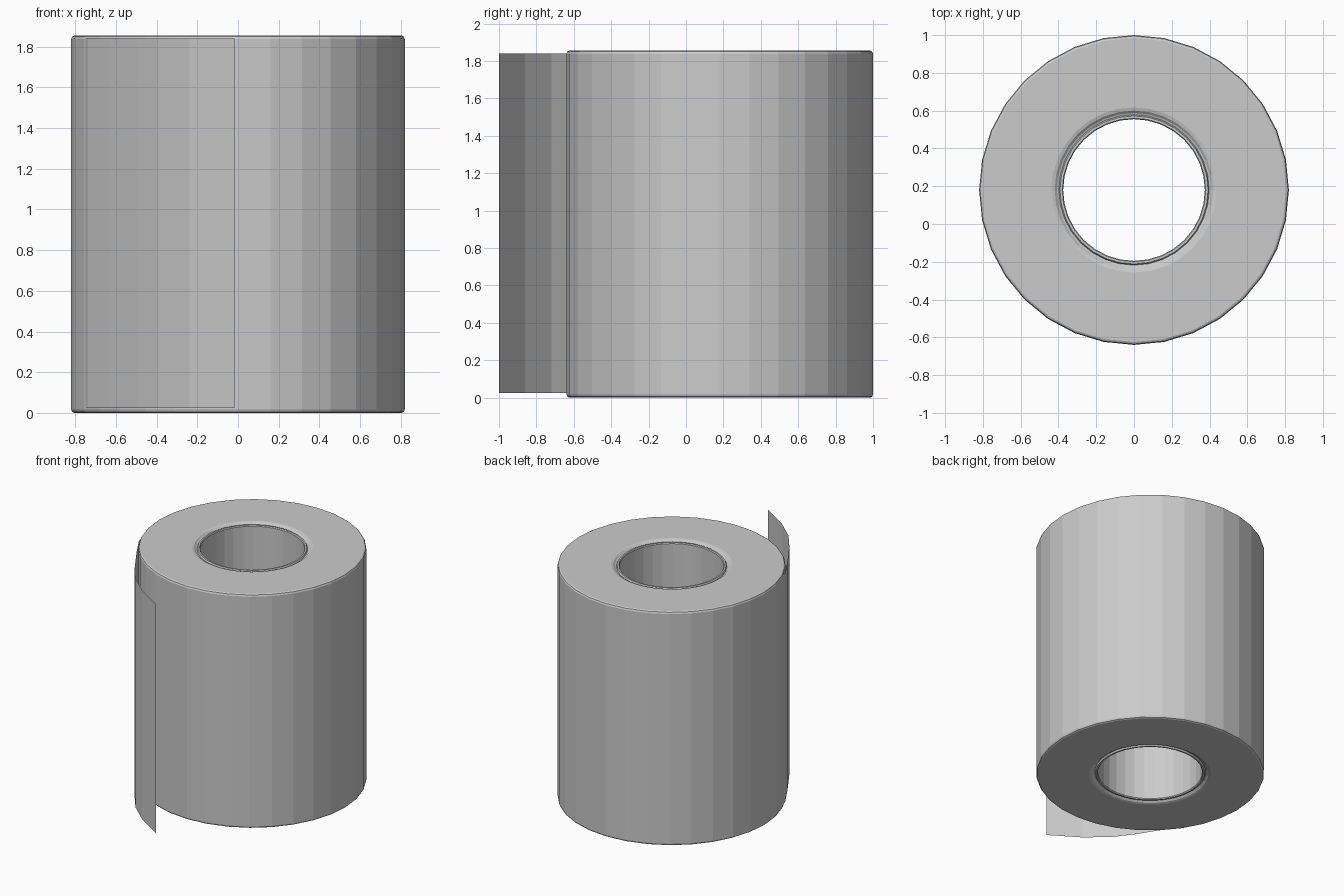
import bpy, bmesh, math

if "Cube" in bpy.data.objects:
    bpy.data.objects.remove(bpy.data.objects["Cube"])

H, CY, SEGS = 1.855, 0.18, 32


def lathe(name, half_profile):
    """Revolve a closed ring section; half_profile is (radius, depth below the rim)."""
    section = [(r, H - d) for r, d in half_profile]
    section += [(r, d) for r, d in reversed(half_profile)]
    bm = bmesh.new()
    rings = []
    for k in range(SEGS):
        a = 2 * math.pi * k / SEGS
        rings.append([bm.verts.new((r * math.cos(a), CY + r * math.sin(a), z))
                      for r, z in section])
    n = len(section)
    for k in range(SEGS):
        a, b = rings[k], rings[(k + 1) % SEGS]
        for i in range(n):
            j = (i + 1) % n
            bm.faces.new((a[i], b[i], b[j], a[j]))
    bmesh.ops.recalc_face_normals(bm, faces=bm.faces)
    return add_object(name, bm)


def add_object(name, bm):
    mesh = bpy.data.meshes.new(name)
    bm.to_mesh(mesh)
    bm.free()
    ob = bpy.data.objects.new(name, mesh)
    bpy.context.collection.objects.link(ob)
    return ob


# wound paper and cardboard core in one section: core lip, groove, rounded rims
lathe("paper_roll", [(0.375, 0.015), (0.38, 0.008), (0.392, 0.008), (0.398, 0.02),
                     (0.408, 0.016), (0.42, 0.005), (0.437, 0.0),
                     (0.805, 0.0), (0.815, 0.005), (0.82, 0.017)])

# loose end of the sheet, peeling away from the left side towards the front
path = [(-0.80, 0.02), (-0.737, -0.19), (-0.635, -0.365), (-0.50, -0.58),
        (-0.395, -0.72), (-0.238, -0.86), (-0.017, -1.0)]
bm = bmesh.new()
cols = [[bm.verts.new((x, y, z)) for z in (0.025, 1.84)] for x, y in path]
for a, b in zip(cols, cols[1:]):
    bm.faces.new((a[0], b[0], b[1], a[1]))
add_object("loose_sheet", bm)
